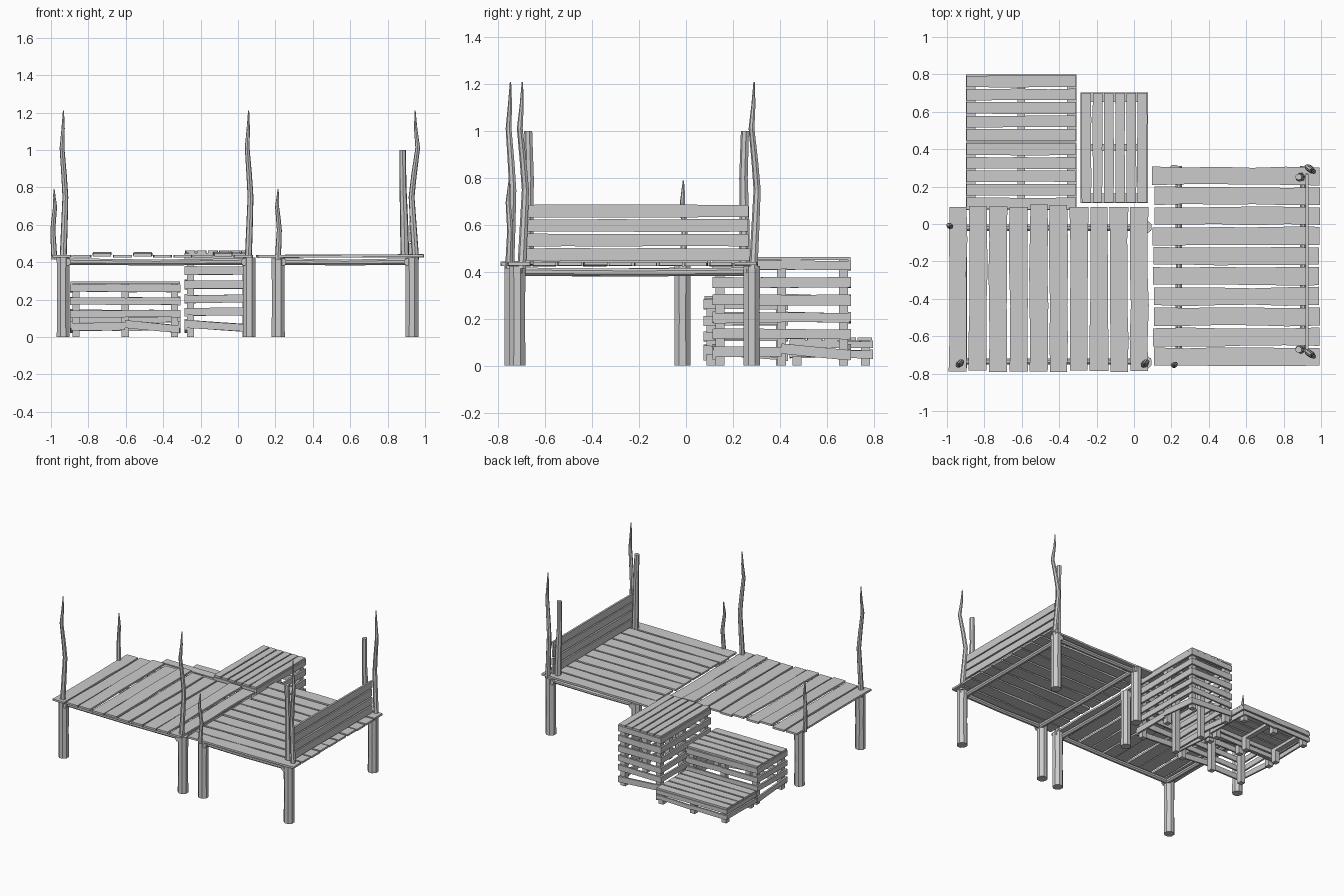
import bpy, bmesh, math, random
from mathutils import Vector

if "Cube" in bpy.data.objects:
    bpy.data.objects.remove(bpy.data.objects["Cube"])

random.seed(7)
X, Y, Z = Vector((1, 0, 0)), Vector((0, 1, 0)), Vector((0, 0, 1))


def rnd(j):
    return random.uniform(-j, j)


def finish(name, bm):
    bmesh.ops.recalc_face_normals(bm, faces=bm.faces)
    me = bpy.data.meshes.new(name)
    bm.to_mesh(me)
    bm.free()
    ob = bpy.data.objects.new(name, me)
    bpy.context.collection.objects.link(ob)
    return ob


def loft(bm, rings):
    # skin a list of point rings and cap both ends
    vs = [[bm.verts.new(p) for p in r] for r in rings]
    n = len(vs[0])
    for a, b in zip(vs, vs[1:]):
        for i in range(n):
            bm.faces.new((a[i], a[(i + 1) % n], b[(i + 1) % n], b[i]))
    bm.faces.new(vs[0][::-1])
    bm.faces.new(vs[-1])


def plank(bm, a, b, side, up, w, t, segs=1, jit=0.0):
    # board from a to b, rough-sawn edges from small random offsets
    a, b = Vector(a), Vector(b)
    rings = []
    for i in range(segs + 1):
        c = a.lerp(b, i / segs)
        l, r = side * (w / 2 + rnd(jit)), side * (w / 2 + rnd(jit))
        u = up * t / 2
        rings.append([c - l - u, c + r - u, c + r + u, c - l + u])
    loft(bm, rings)


def pole(bm, pts, sides=8):
    # round log through (x, y, z, radius) points
    d = (Vector(pts[-1][:3]) - Vector(pts[0][:3])).normalized()
    s = d.cross(Z if abs(d.z) < 0.7 else X).normalized()
    u = d.cross(s)
    rings = []
    for x, y, z, r in pts:
        rings.append([Vector((x, y, z)) + s * r * math.cos(k) + u * r * math.sin(k)
                      for k in [2 * math.pi * (i + 0.5) / sides for i in range(sides)]])
    loft(bm, rings)


def platform(name, legs_x, legs_y, leg_r):
    # legs under the deck
    for i, x in enumerate(legs_x):
        for j, y in enumerate(legs_y):
            bm = bmesh.new()
            pole(bm, [(x, y, 0, leg_r), (x, y, 0.2, leg_r * 0.97), (x, y, 0.425, leg_r)])
            finish(f"{name}_leg_{i}{j}", bm)
    # frame logs under the deck
    bm = bmesh.new()
    for x, s in zip(legs_x, (-1, 1)):
        x -= s * 0.025
        pole(bm, [(x, legs_y[0] - 0.03, 0.401, 0.019), (x, sum(legs_y) / 2, 0.397, 0.018),
                  (x, legs_y[1] + 0.03, 0.401, 0.019)])
    for y, s in zip(legs_y, (-1, 1)):
        pole(bm, [(legs_x[0] - 0.03, y - s * 0.005, 0.404, 0.019),
                  (sum(legs_x) / 2, y - s * 0.005, 0.398, 0.017),
                  (legs_x[1] + 0.03, y - s * 0.005, 0.404, 0.019)])
    finish(f"{name}_frame", bm)


platform("left_platform", (-0.935, 0.06), (-0.74, -0.015), 0.037)
platform("right_platform", (0.215, 0.93), (-0.72, 0.28), 0.038)

# left deck: boards along y, a few sitting proud
bm = bmesh.new()
for i in range(10):
    x = -0.942 + i * 0.1078
    z = 0.446 if i in (2, 4, 8) else 0.432
    plank(bm, (x + rnd(.002), -0.787 + rnd(.004), z - (0.008 if z > .44 else 0)),
          (x + rnd(.002), 0.098 + rnd(.009), z), X, Z, 0.096, 0.014, 5, 0.004)
finish("left_deck", bm)

# right deck: boards along x
bm = bmesh.new()
for i in range(10):
    y = -0.71 + i * 0.1075
    plank(bm, (0.103 + rnd(.007), y + rnd(.002), 0.431 + rnd(.002)),
          (0.992 + rnd(.003), y + rnd(.002), 0.434 + rnd(.002)), Y, Z, 0.094, 0.014, 5, 0.004)
finish("right_deck", bm)

# headboard slats
bm = bmesh.new()
for i in range(4):
    z = 0.474 + i * 0.0615
    plank(bm, (0.925, -0.695 + rnd(.004), z), (0.925, 0.267 + rnd(.004), z + rnd(.002)),
          Z, X, 0.054, 0.014, 5, 0.002)
finish("headboard_slats", bm)

# blunt headboard posts
for i, (y, s) in enumerate(((-0.67, 1), (0.25, -1))):
    bm = bmesh.new()
    pole(bm, [(0.892, y, 0.43, 0.024), (0.888, y, 0.62, 0.022),
              (0.882, y + s * 0.004, 0.8, 0.019), (0.88, y - s * 0.002, 1.0, 0.018)], 7)
    finish(f"headboard_post_{i}", bm)

# crooked pointed stakes: x, y, tip height, bend in x, bend in y
stakes = [(-0.935, -0.75, 1.21, 0.012, 0.012), (0.055, -0.75, 1.21, 0.012, 0.012),
          (0.95, -0.70, 1.21, -0.022, 0.016), (0.95, 0.288, 1.21, -0.022, 0.016),
          (-0.982, -0.012, 0.79, -0.008, 0.006), (0.213, -0.755, 0.79, 0.008, 0.006)]
for i, (x, y, top, bx, by) in enumerate(stakes):
    bm = bmesh.new()
    h = top - 0.415
    k = 1 if h > 0.5 else 0.85
    prof = [(0, 0, 0.019), (0.2, 0.5, 0.018), (0.42, 1, 0.016), (0.57, 0.4, 0.015),
            (0.75, -0.5, 0.013), (0.88, 0, 0.009), (1, 0.15, 0.003)]
    pole(bm, [(x + bx * b, y + by * b, 0.415 + h * f, r * k) for f, b, r in prof], 7)
    finish(f"stake_{i}", bm)


def crate(name, x0, x1, y0, y1, h, along_x, n_top, rows):
    # pallet crate: three posts per long side, slatted walls, slatted top
    L, S = (X, Y) if along_x else (Y, X)
    l0, l1, s0, s1 = (x0, x1, y0, y1) if along_x else (y0, y1, x0, x1)
    P = lambda l, s, z: L * l + S * s + Z * z
    t, pw = 0.013, 0.038
    zt = h - t
    stations = (l0 + 0.008 + pw / 2, (l0 + l1) / 2, l1 - 0.008 - pw / 2)
    # posts and cross battens
    bm = bmesh.new()
    for l in stations:
        for s in (s0 + t + pw / 2, s1 - t - pw / 2):
            plank(bm, P(l, s, 0), P(l, s, zt), L, S, pw, pw)
        plank(bm, P(l, s0 + t, zt - 0.012), P(l, s1 - t, zt - 0.012), L, Z, pw, 0.022)
    finish(f"{name}_posts", bm)
    # wall slats, lowest one nailed on crooked
    bm = bmesh.new()
    for i, (z, w) in enumerate(rows):
        for k, s in enumerate((s0 + t / 2, s1 - t / 2)):
            d = 0.014 if i == 0 and len(rows) > 2 else rnd(0.003)
            mid = (l0 + l1) / 2
            plank(bm, P(l0, s, z + rnd(.003)), P(mid, s, z), Z, S, w, t, 2, 0.002)
            plank(bm, P(mid, s, z + d), P(l1, s, z - d), Z, S, w, t, 2, 0.002)
        for l in (l0 + t / 2 - 0.006, l1 - t / 2 + 0.006):
            d = 0.012 if i == 0 and len(rows) > 2 else rnd(0.004)
            plank(bm, P(l, s0, z + d), P(l, s1, z - d), Z, L, w, t, 2, 0.002)
    finish(f"{name}_walls", bm)
    # top boards
    bm = bmesh.new()
    pitch = (s1 - s0) / n_top
    for i in range(n_top):
        s = s0 + pitch * (i + 0.5)
        plank(bm, P(l0 - .003, s + rnd(.001), h - t / 2), P(l1 + .003, s + rnd(.001), h - t / 2),
              S, Z, pitch * 0.86, t, 4, 0.002)
    finish(f"{name}_top", bm)


crate("tall_crate", -0.285, 0.075, 0.118, 0.698, 0.463, False, 6,
      [(0.058, 0.042), (0.135, 0.042), (0.205, 0.042), (0.28, 0.045), (0.355, 0.045), (0.428, 0.04)])
crate("middle_crate", -0.893, -0.313, 0.075, 0.435, 0.297, True, 5,
      [(0.055, 0.04), (0.125, 0.038), (0.192, 0.04), (0.26, 0.04)])
crate("low_crate", -0.893, -0.313, 0.442, 0.798, 0.12, True, 5,
      [(0.05, 0.032), (0.092, 0.03)])
